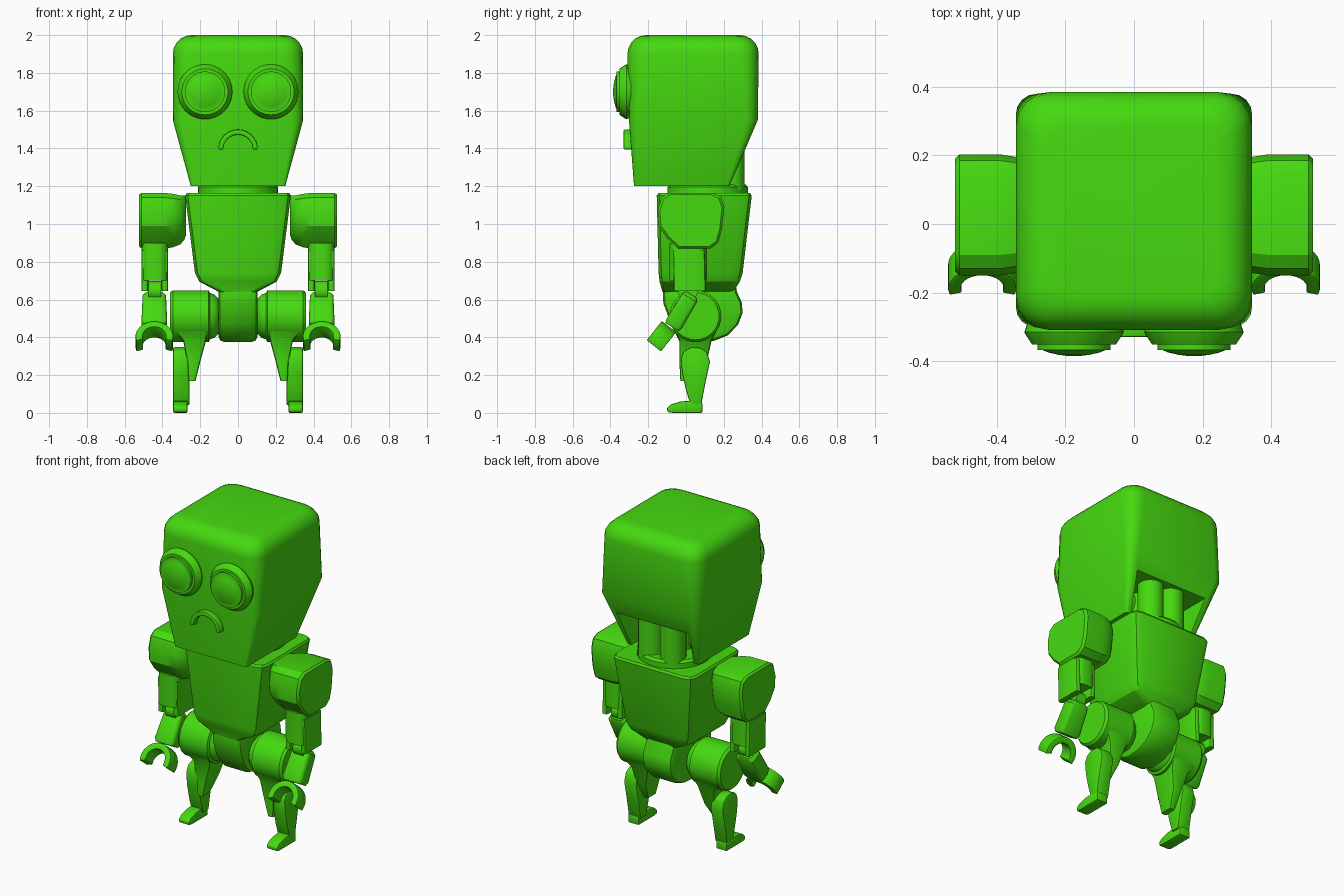
import bpy, bmesh
from math import sin, cos, pi, radians
from mathutils import Matrix, Vector

if "Cube" in bpy.data.objects:
    bpy.data.objects.remove(bpy.data.objects["Cube"])

green = bpy.data.materials.new("green")
green.diffuse_color = (0.06, 0.70, 0.005, 1)
green.use_nodes = True
green.node_tree.nodes["Principled BSDF"].inputs["Base Color"].default_value = green.diffuse_color


def loft(name, rings, M=Matrix(), side=1, bevel=0, smooth=30, closed=False):
    """Skin a stack of equal-length rings; side=-1 mirrors across x."""
    bm = bmesh.new()
    vs = [[bm.verts.new(M @ Vector(p)) for p in r] for r in rings]
    n = len(vs[0])
    pairs = list(zip(vs, vs[1:])) + ([(vs[-1], vs[0])] if closed else [])
    for a, b in pairs:
        for i in range(n):
            bm.faces.new((a[i], a[(i + 1) % n], b[(i + 1) % n], b[i]))
    if not closed:
        bm.faces.new(vs[0])
        bm.faces.new(vs[-1])
    for v in bm.verts:
        v.co.x *= side
    bmesh.ops.recalc_face_normals(bm, faces=bm.faces)
    if bevel:
        sharp = [e for e in bm.edges if e.calc_face_angle(0) > radians(35)]
        bmesh.ops.bevel(bm, geom=sharp, offset=bevel, segments=2, profile=0.5,
                        affect='EDGES', clamp_overlap=True)
    me = bpy.data.meshes.new(name)
    bm.to_mesh(me)
    bm.free()
    ob = bpy.data.objects.new(name, me)
    bpy.context.collection.objects.link(ob)
    me.materials.append(green)
    if smooth:
        shade(ob, smooth)
    return ob


def shade(ob, angle=30):
    bpy.ops.object.select_all(action='DESELECT')
    ob.select_set(True)
    bpy.context.view_layer.objects.active = ob
    bpy.ops.object.shade_smooth_by_angle(angle=radians(angle))


def rect(x0, x1, y0, y1, z, r=0.02, seg=2):
    """Rounded rectangle ring at height z."""
    pts = []
    for k, (cx, cy) in enumerate(((x1 - r, y1 - r), (x0 + r, y1 - r),
                                  (x0 + r, y0 + r), (x1 - r, y0 + r))):
        for i in range(seg + 1):
            a = (k + i / seg) * pi / 2
            pts.append((cx + r * cos(a), cy + r * sin(a), z))
    return pts


def lathe(name, prof, M, side=1, n=32):
    return loft(name, [[(r * cos(2 * pi * i / n), r * sin(2 * pi * i / n), h)
                        for i in range(n)] for r, h in prof], M, side)


def plate(name, pts, x0, x1, side=1, bevel=0.0):
    """Side profile (y, z) extruded from x0 to x1."""
    return loft(name, [[(x, y, z) for y, z in pts] for x in (x0, x1)], side=side, bevel=bevel)


def arch(name, r0, r1, d, a0, a1, M, side=1, bevel=0.0):
    """Flat ring section in the xz plane, opening downward."""
    rings = []
    for i in range(17):
        a = radians(a0 + (a1 - a0) * i / 16)
        rings.append([(r * cos(a), y, r * sin(a))
                      for r, y in ((r0, -d), (r1, -d), (r1, d), (r0, d))])
    return loft(name, rings, M, side, bevel)


T = Matrix.Translation
ALONG_X = Matrix.Rotation(pi / 2, 4, 'Y')
FORWARD = Matrix.Rotation(pi / 2, 4, 'X')     # local z points to -y

# Head: tapered rounded box, opened at the lower back
head_rings = [rect(-.25, .25, -.275, .23, 1.20, .015, 4),
              rect(-.345, .345, -.302, .38, 1.55, .06, 4)]
for i in range(6):
    a = i * pi / 10
    k = .1 * (1 - cos(a))
    head_rings.append(rect(-.345 + k, .345 - k, -.31 + k, .385 - k,
                           1.9 + .1 * sin(a), .1 - k * .4, 4))
head = loft("head", head_rings, smooth=0)
cutter = loft("head_cutter", [rect(-.20, .20, -.06, .6, 1.1), rect(-.25, .25, -.06, .6, 1.43)],
              smooth=0)
cutter.hide_render = True
mod = head.modifiers.new("opening", 'BOOLEAN')
mod.operation = 'DIFFERENCE'
mod.solver = 'EXACT'
mod.object = cutter
bpy.context.view_layer.objects.active = head
bpy.ops.object.modifier_apply(modifier="opening")
bpy.data.objects.remove(cutter)
shade(head, 28)

# Mouth
arch("mouth", .078, .105, .022, 0, 180, T((0, -.308, 1.395)), bevel=.006)

# Neck collar and base
lathe("neck_collar", [(.213, 1.13), (.213, 1.195), (.2, 1.21)], T((0, .115, 0)))
lathe("neck_core", [(.1, 1.18), (.1, 1.46)], T((0, .08, 0)))

# Torso
loft("torso", [rect(-.10, .10, -.125, .25, .64, .03),
               rect(-.205, .205, -.14, .285, .695, .05),
               rect(-.228, .228, -.145, .30, .74, .05),
               rect(-.28, .28, -.155, .348, 1.15, .05),
               rect(-.272, .272, -.147, .34, 1.163, .045)])

# Pelvis with rounded rear
plate("pelvis", [(-.125, .70), (-.12, .58), (-.08, .47), (-.02, .40), (.06, .375), (.15, .382),
                 (.22, .41), (.275, .465), (.3, .53), (.295, .585), (.27, .64), (.26, .70)],
      -.103, .103, bevel=.03)

SHOULDER = [(-.13, 1.14), (-.09, 1.165), (.14, 1.165), (.185, 1.145), (.203, 1.09), (.19, .97),
            (.17, .90), (.13, .87), (-.04, .87), (-.10, .925), (-.145, .99), (-.15, 1.07)]

for s, tag in ((1, "left"), (-1, "right")):
    # Eye: stepped bezel and domed lens
    lathe("eye_" + tag, [(.13, .27), (.145, .315), (.142, .322), (.122, .352), (.107, .352),
                         (.107, .368), (.092, .368), (.075, .375), (.045, .382), (.012, .386)],
          T((.175, 0, 1.70)) @ FORWARD, s, 40)
    # Neck column and pivot disc
    lathe("neck_column_" + tag, [(.075, 1.18), (.075, 1.46)], T((.075, .235, 0)), s)
    lathe("neck_disc_" + tag, [(.085, .16), (.085, .19)], T((0, .12, 1.32)) @ ALONG_X, s)

    # Shoulder: side outline lofted outward, rounded inward
    rings = []
    for x, k in ((.275, .55), (.285, .72), (.305, .86), (.345, .96), (.39, 1), (.51, 1), (.523, .93)):
        top = max(k, .9) if x < .5 else k
        rings.append([(x, .027 + (y - .027) * k,
                       1.03 + (z - 1.03) * (k if z < 1.03 else top)) for y, z in SHOULDER])
    loft("shoulder_" + tag, rings, side=s)

    # Upper arm with forked elbow
    loft("upper_arm_" + tag, [rect(.37, .51, -.087, .11, .70, .05, 4),
                              rect(.37, .51, -.087, .11, .90, .05, 4)], side=s)
    for x0, x1, part in ((.37, .408, "inner"), (.475, .512, "outer")):
        loft("elbow_fork_%s_%s" % (part, tag), [rect(x0, x1, -.065, .105, .645, .015),
                                                rect(x0, x1, -.07, .10, .86, .015)], side=s)
    lathe("elbow_pin_" + tag, [(.052, .408), (.052, .475)], T((0, .01, .645)) @ ALONG_X, s)

    # Forearm and claw
    loft("forearm_" + tag, [rect(-.06, .06, -.042, .042, -.10, .02, 3),
                            rect(-.068, .068, -.048, .048, -.08, .02, 3),
                            rect(-.062, .062, -.045, .045, .08, .02, 3),
                            rect(-.045, .045, -.035, .035, .10, .02, 3)],
         T((.443, -.022, .54)) @ Matrix.Rotation(radians(-31), 4, 'X'), s)
    arch("claw_" + tag, .062, .10, .048, -18, 198,
         T((.443, -.152, .378)) @ Matrix.Rotation(radians(-38), 4, 'X'), s, .005)

    # Hip drum
    lathe("hip_" + tag, [(.06, .09), (.095, .105), (.115, .125), (.122, .148), (.137, .155),
                         (.137, .345), (.125, .36)], T((0, .05, .512)) @ ALONG_X, s)
    # Thigh tapering to the knee
    loft("thigh_" + tag, [rect(.225, .262, -.03, .05, .17, .01),
                          rect(.20, .268, -.035, .11, .27, .012),
                          rect(.17, .29, -.035, .135, .38, .015),
                          rect(.155, .345, -.07, .17, .45, .02)], side=s)
    # Shin with rounded knee
    plate("shin_" + tag, [(-.028, .29), (-.01, .33), (.03, .348), (.075, .345), (.11, .325),
                          (.127, .27), (.105, .17), (.08, .04), (.025, .04), (0, .12), (-.02, .21)],
          .257, .343, s, .008)
    # Foot
    plate("foot_" + tag, [(.087, 0), (.087, .055), (.03, .065), (-.03, .06), (-.08, .045),
                          (-.102, .025), (-.098, .004), (-.07, 0)], .267, .343, s, .008)
